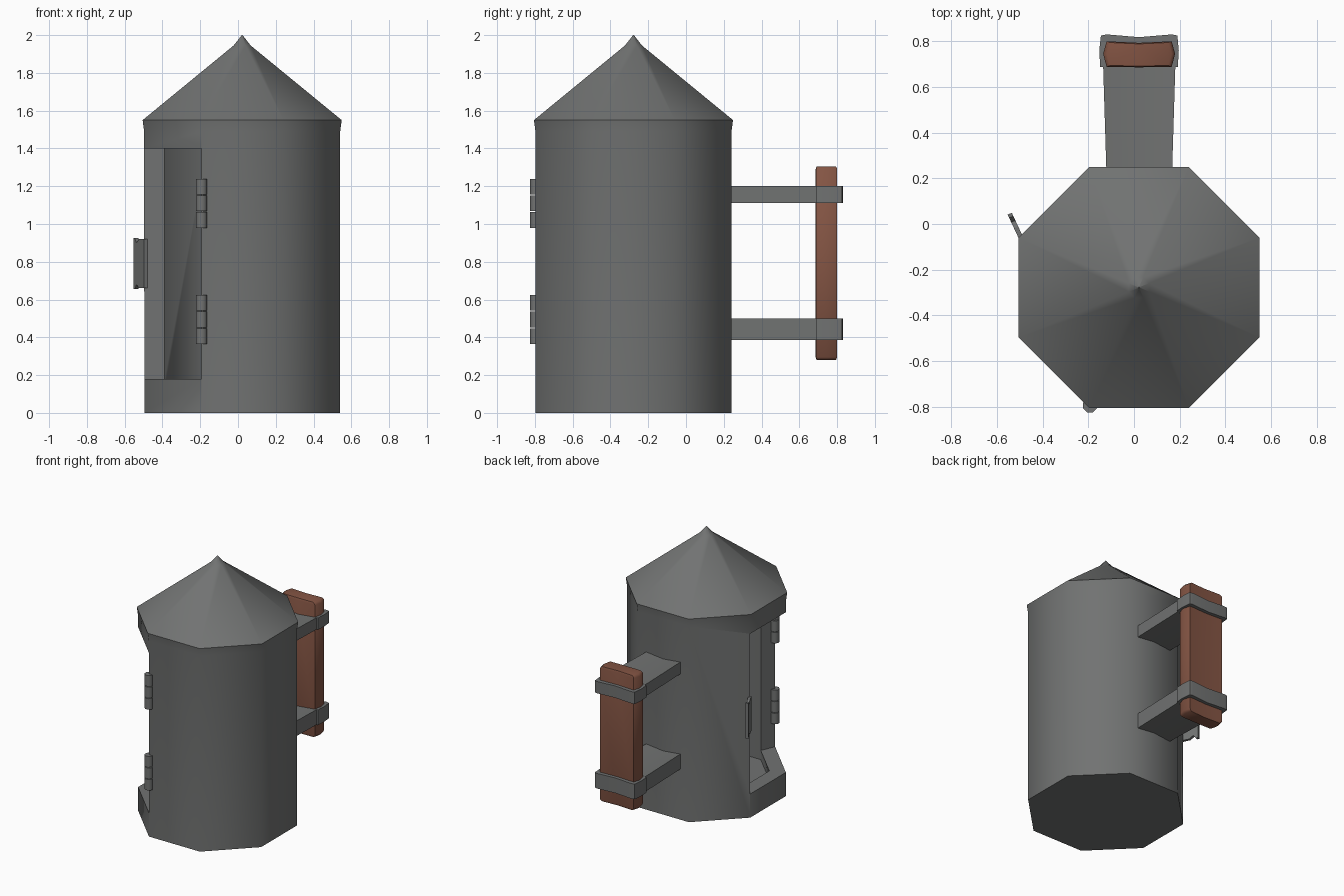
import bpy, bmesh, math
from mathutils import Vector

if "Cube" in bpy.data.objects:
    bpy.data.objects.remove(bpy.data.objects["Cube"])

CX, CY = 0.022, -0.278


def material(name, rgb):
    mat = bpy.data.materials.new(name)
    mat.diffuse_color = (*rgb, 1)
    mat.use_nodes = True
    mat.node_tree.nodes["Principled BSDF"].inputs["Base Color"].default_value = mat.diffuse_color
    return mat


GREY = material("dark_grey", (.165, .17, .168))
BROWN = material("brown_grip", (.23, .09, .057))


def smooth(ob, angle):
    bpy.ops.object.select_all(action='DESELECT')
    ob.select_set(True)
    bpy.context.view_layer.objects.active = ob
    bpy.ops.object.shade_smooth_by_angle(angle=math.radians(angle))


def loft(name, rings, angle=46, mat=GREY):
    """Skin a list of closed rings and cap both ends."""
    bm = bmesh.new()
    vs = [[bm.verts.new(p) for p in r] for r in rings]
    n = len(vs[0])
    for a, b in zip(vs, vs[1:]):
        for i in range(n):
            j = (i + 1) % n
            bm.faces.new((a[i], a[j], b[j], b[i]))
    bm.faces.new(vs[0])
    bm.faces.new(vs[-1])
    bmesh.ops.remove_doubles(bm, verts=bm.verts[:], dist=1e-4)
    bmesh.ops.recalc_face_normals(bm, faces=bm.faces[:])
    me = bpy.data.meshes.new(name)
    bm.to_mesh(me)
    bm.free()
    me.materials.append(mat)
    ob = bpy.data.objects.new(name, me)
    bpy.context.collection.objects.link(ob)
    smooth(ob, angle)
    return ob


def prism(name, outline, z0, z1, angle=30):
    return loft(name, [[(x, y, z) for x, y in outline] for z in (z0, z1)], angle)


def ngon(cx, cy, apothem, z, n=8):
    r = apothem / math.cos(math.pi / n)
    return [(cx + r * math.cos(math.tau * (i + .5) / n),
             cy + r * math.sin(math.tau * (i + .5) / n), z) for i in range(n)]


def octagon_stack(name, profile):
    return loft(name, [ngon(CX, CY, a, z) for a, z in profile])


def subtract(ob, cutter):
    mod = ob.modifiers.new("cut", 'BOOLEAN')
    mod.object = cutter
    mod.operation = 'DIFFERENCE'
    mod.solver = 'EXACT'
    bpy.context.view_layer.objects.active = ob
    bpy.ops.object.modifier_apply(modifier=mod.name)
    bpy.data.objects.remove(cutter)


# Octagonal body with pointed roof
body = octagon_stack("body", [(.518, 0), (.519, 1.49), (.527, 1.55), (.045, 1.945), (.002, 2.0)])

# Hollow chamber, leaving thick walls
subtract(body, octagon_stack("chamber", [(.41, .11), (.41, 1.50), (.01, 1.83)]))

# Opening over the front left and left sides, with radial jambs
subtract(body, prism("opening", [(CX, CY), (-.238, -.90), (-.75, -.90), (-.75, .042)], .18, 1.40))
smooth(body, 46)

# Flared pull tab on the rear jamb
start, end = Vector((-.488, -.075)), Vector((-.544, .045))
side = Vector((.92, .39)) * .01
rings = []
for t, lo, hi in ((0, .66, .92), (.5, .66, .92), (.72, .68, .90), (.88, .655, .925), (1, .655, .925)):
    p = start.lerp(end, t)
    rings.append([(*(p + side * s), z) for s, z in ((-1, lo), (1, lo), (1, hi), (-1, hi))])
loft("pull_tab", rings, 30)

# Hinges with three knuckles each
for h, base in enumerate((.365, .98)):
    for k in range(3):
        z = base + k * .088
        loft(f"hinge_{h}_{k}", [ngon(-.193, -.795, .03, zz) for zz in (z, z + .083)])

# Brown grip with bevelled ends
grip_outline = [(-.135, .745), (-.12, .80), (.022, .793), (.165, .80), (.18, .745),
                (.165, .688), (.022, .686), (-.12, .688)]


def grip_ring(s, z):
    return [(.022 + (x - .022) * s, .745 + (y - .745) * s, z) for x, y in grip_outline]


loft("grip", [grip_ring(.9, .28), grip_ring(1, .295),
              grip_ring(1, 1.29), grip_ring(.9, 1.305)], 60, BROWN)

# Slightly dished arms and the clamps joining the grip to the body
for tag, z0, z1 in (("lower", .385, .50), ("upper", 1.11, 1.20)):
    dip = .015
    loft(f"{tag}_arm", [[(.023 - w, y, z0), (.023, y, z0 + dip), (.023 + w, y, z0),
                         (.023 + w, y, z1), (.023, y, z1 - dip), (.023 - w, y, z1)]
                        for w, y in ((.144, .235), (.158, .69))])
    prism(f"{tag}_clamp", [(-.148, .688), (-.152, .76), (-.145, .825), (-.12, .83), (.022, .818),
                           (.165, .83), (.19, .825), (.196, .76), (.192, .688)], z0, z1, 60)
